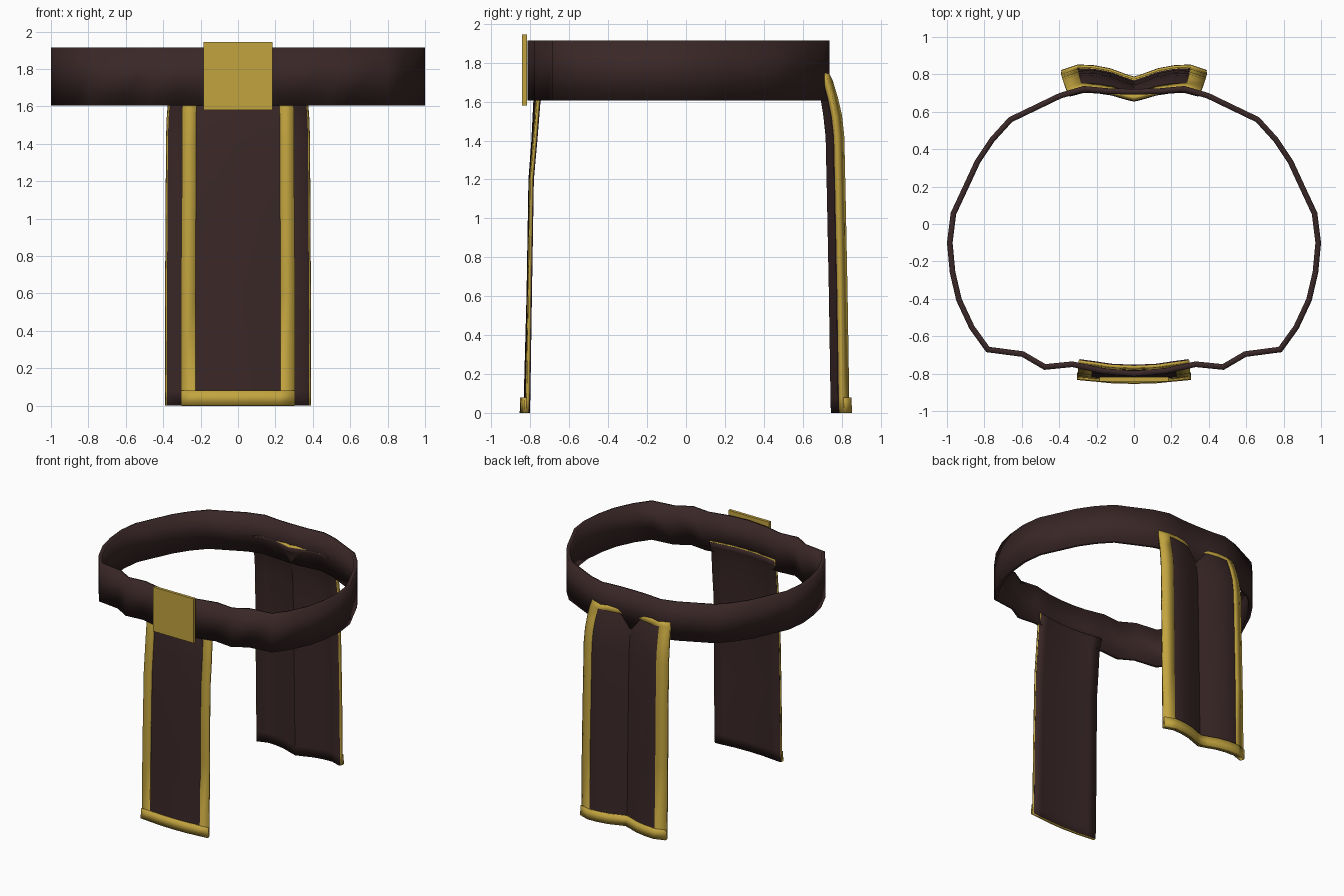
import bpy
import bmesh

cube = bpy.data.objects.get("Cube")
if cube:
    bpy.data.objects.remove(cube)


def material(name, rgb):
    m = bpy.data.materials.new(name)
    m.use_nodes = True
    m.diffuse_color = (*rgb, 1)
    m.node_tree.nodes["Principled BSDF"].inputs["Base Color"].default_value = (*rgb, 1)
    return m


LEATHER = material("dark brown leather", (0.042, 0.020, 0.020))
GOLD = material("gold", (0.54, 0.37, 0.05))


def finish(name, bm, mat, thickness=0):
    """Turn a bmesh into a smooth-shaded object, thickened inwards if asked."""
    loose = [v for v in bm.verts if not v.link_faces]
    bmesh.ops.delete(bm, geom=loose, context='VERTS')
    mesh = bpy.data.meshes.new(name)
    bm.to_mesh(mesh)
    bm.free()
    mesh.materials.append(mat)
    obj = bpy.data.objects.new(name, mesh)
    bpy.context.collection.objects.link(obj)
    bpy.ops.object.select_all(action='DESELECT')
    obj.select_set(True)
    bpy.context.view_layer.objects.active = obj
    bpy.ops.object.shade_smooth_by_angle(angle=0.5)
    if thickness:
        mod = obj.modifiers.new("Thickness", 'SOLIDIFY')
        mod.thickness = thickness
        mod.offset = -1
        mod.use_even_offset = True
    return obj


# Belt: half outline from front centre to back centre, mirrored to a loop
half = [(0, -0.815), (0.17, -0.80), (0.33, -0.765), (0.48, -0.78), (0.60, -0.71),
        (0.79, -0.685), (0.88, -0.56), (0.95, -0.41), (0.985, -0.26), (1.0, -0.10),
        (0.98, 0.06), (0.91, 0.21), (0.85, 0.34), (0.77, 0.46), (0.67, 0.57),
        (0.40, 0.70), (0.27, 0.738), (0.13, 0.725), (0, 0.722)]
loop = half + [(-x, y) for x, y in half[-2:0:-1]]
bm = bmesh.new()
low = [bm.verts.new((x, y, 1.605)) for x, y in loop]
high = [bm.verts.new((x, y, 1.915)) for x, y in loop]
for i in range(len(loop)):
    j = (i + 1) % len(loop)
    bm.faces.new((low[i], low[j], high[j], high[i]))
finish("belt", bm, LEATHER, 0.03)

# Buckle plate
bm = bmesh.new()
bmesh.ops.create_cube(bm, size=1)
for v in bm.verts:
    v.co = (v.co.x * 0.37, -0.83 + v.co.y * 0.024, 1.762 + v.co.z * 0.365)
finish("buckle", bm, GOLD)


def sheet(name, side, rows, profile, keep, mat, thickness, push=0, grow=0):
    """Hanging cloth facing side*y. rows: (z, y, half width, fold strength);
    profile: (fraction of half width, fold depth); keep(i, j) picks cells."""
    cols = [(-u, d) for u, d in profile[:0:-1]] + profile
    nr, nc = len(rows), len(cols)
    bm = bmesh.new()
    grid = []
    for j, (z, y, w, fold) in enumerate(rows):
        up = grow if j == nr - 1 else 0
        grid.append([bm.verts.new((-side * u * (w + grow),
                                   side * (y + push - d * fold), z + up))
                     for u, d in cols])
    for j in range(nr - 1):
        for i in range(nc - 1):
            if keep(i, j, nc - 2, nr - 2):
                bm.faces.new((grid[j][i], grid[j][i + 1],
                              grid[j + 1][i + 1], grid[j + 1][i]))
    return finish(name, bm, mat, thickness)


def flap(name, side, rows, profile, thickness):
    """Dark panel with a raised gold border and a thicker bottom hem."""
    sheet(name + "_panel", side, rows, profile,
          lambda i, j, ci, cj: True, LEATHER, thickness)
    sheet(name + "_trim", side, rows, profile,
          lambda i, j, ci, cj: i in (0, ci) or j in (0, cj),
          GOLD, thickness, push=0.006, grow=0.005)
    sheet(name + "_hem", side, rows, profile,
          lambda i, j, ci, cj: j == 0, GOLD, 0.022, push=0.018, grow=0.005)


# Front flap: gently curved, tucked inside the belt
flap("front_flap", -1,
     [(0, 0.837, 0.30, 0.7), (0.08, 0.834, 0.30, 0.7), (0.6, 0.820, 0.30, 0.5),
      (1.2, 0.810, 0.295, 0.5), (1.4, 0.795, 0.295, 0.6),
      (1.6, 0.785, 0.293, 0.8), (1.65, 0.775, 0.293, 1), (1.69, 0.765, 0.293, 1)],
     [(0, 0), (0.4, 0.005), (0.75, 0.02), (1, 0.03)], 0.013)

# Back flap: two soft folds with a centre crease, leaning into the belt
flap("back_flap", 1,
     [(0, 0.835, 0.385, 1), (0.08, 0.833, 0.385, 1), (0.6, 0.825, 0.385, 1),
      (1.1, 0.815, 0.382, 1), (1.42, 0.808, 0.38, 1), (1.53, 0.796, 0.377, 1),
      (1.62, 0.775, 0.37, 0.9), (1.71, 0.748, 0.36, 0.8), (1.755, 0.722, 0.35, 0.7)],
     [(0, 0.065), (0.12, 0.05), (0.33, 0.02), (0.55, 0.004), (0.77, 0), (1, 0.03)],
     0.024)
